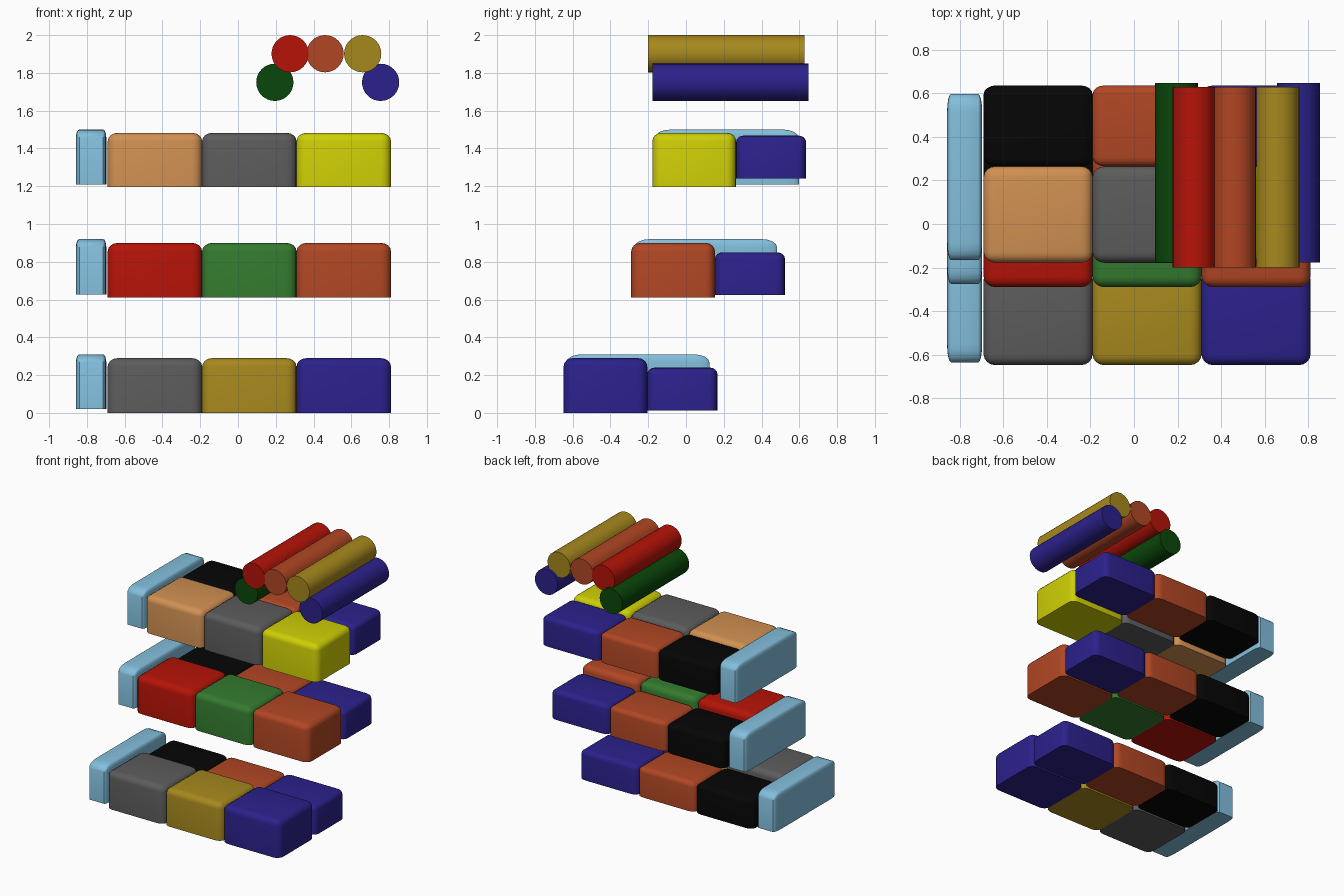
import bpy, bmesh
from mathutils import Matrix

if "Cube" in bpy.data.objects:
    bpy.data.objects.remove(bpy.data.objects["Cube"])

# Display colours (sRGB 0-255), stored as linear diffuse colours
COLORS = {
    "sky": (130, 190, 220), "grey": (92, 92, 92), "gold": (165, 135, 35),
    "blue": (47, 38, 138), "red": (180, 26, 16), "green": (55, 122, 50),
    "rust": (175, 72, 40), "tan": (208, 143, 83), "yellow": (205, 205, 14),
    "black": (14, 14, 14), "dark_green": (18, 72, 18),
}


def material(key):
    mat = bpy.data.materials.get(key)
    if not mat:
        mat = bpy.data.materials.new(key)
        mat.diffuse_color = [(c / 255) ** 2.2 for c in COLORS[key]] + [1]
        mat.use_nodes = True
        mat.node_tree.nodes["Principled BSDF"].inputs["Base Color"].default_value = mat.diffuse_color
    return mat


def finish(bm, name, color):
    mesh = bpy.data.meshes.new(name)
    bm.to_mesh(mesh)
    bm.free()
    obj = bpy.data.objects.new(name, mesh)
    bpy.context.collection.objects.link(obj)
    mesh.materials.append(material(color))
    bpy.ops.object.select_all(action='DESELECT')
    obj.select_set(True)
    bpy.context.view_layer.objects.active = obj
    bpy.ops.object.shade_smooth_by_angle(angle=0.6)
    return obj


def cushion(name, color, x, y, z):
    """Box with rounded sides and top but a sharp flat base; rounding scales with size."""
    bm = bmesh.new()
    bmesh.ops.create_cube(bm, size=1)
    # unit depth keeps the vertical rounding a little larger than the sides
    edges = [e for e in bm.edges if max(v.co.z for v in e.verts) > 0]
    bmesh.ops.bevel(bm, geom=edges, offset=0.11, segments=4, profile=0.5,
                    affect='EDGES', clamp_overlap=True)
    for v in bm.verts:
        v.co.x = x[0] + (v.co.x + 0.5) * (x[1] - x[0])
        v.co.y = y[0] + (v.co.y + 0.5) * (y[1] - y[0])
        t = v.co.z + 0.5
        if t > 0.88:
            t = 1 - (1 - t) * 1.4
        v.co.z = z[0] + t * (z[1] - z[0])
    return finish(bm, name, color)


def roll(name, color, x, z, y0, y1, radius=0.0985):
    bm = bmesh.new()
    bmesh.ops.create_cone(bm, cap_ends=True, segments=32, radius1=radius,
                          radius2=radius, depth=y1 - y0)
    bm.transform(Matrix.Translation((x, (y0 + y1) / 2, z)) @ Matrix.Rotation(1.5707963, 4, 'X'))
    return finish(bm, name, color)


COLUMNS = [(-0.69, -0.19), (-0.19, 0.31), (0.31, 0.81)]
SIDES = ["left", "middle", "right"]

# Each tier: name, front y, front z range, back z range, arm y range, arm z range, front colours
TIERS = [
    ("lower", -0.648, (0.0, 0.29), (0.013, 0.24), (-0.635, 0.125), (0.02, 0.31),
     ("grey", "gold", "blue")),
    ("centre", -0.29, (0.612, 0.90), (0.623, 0.85), (-0.275, 0.483), (0.628, 0.92),
     ("red", "green", "rust")),
    ("upper", -0.178, (1.196, 1.483), (1.24, 1.468), (-0.165, 0.597), (1.21, 1.50),
     ("tan", "grey", "yellow")),
]

for tier, y0, fz, bz, ay, az, front in TIERS:
    # Side bolster
    cushion(f"{tier}_side_bolster", "sky", (-0.858, -0.697), ay, az)
    for side, xs, fc, bc in zip(SIDES, COLUMNS, front, ("black", "rust", "blue")):
        # Front and back cushion rows
        cushion(f"{tier}_front_cushion_{side}", fc, xs, (y0, y0 + 0.443), fz)
        cushion(f"{tier}_back_cushion_{side}", bc, xs, (y0 + 0.443, y0 + 0.814), bz)

# Arch of rolls above the cushions
roll("roll_low_left", "dark_green", 0.195, 1.75, -0.177, 0.648)
roll("roll_low_right", "blue", 0.755, 1.75, -0.177, 0.648)
for side, color, x in zip(SIDES, ("red", "rust", "gold"), (0.276, 0.461, 0.66)):
    roll(f"roll_top_{side}", color, x, 1.9015, -0.2, 0.628)
